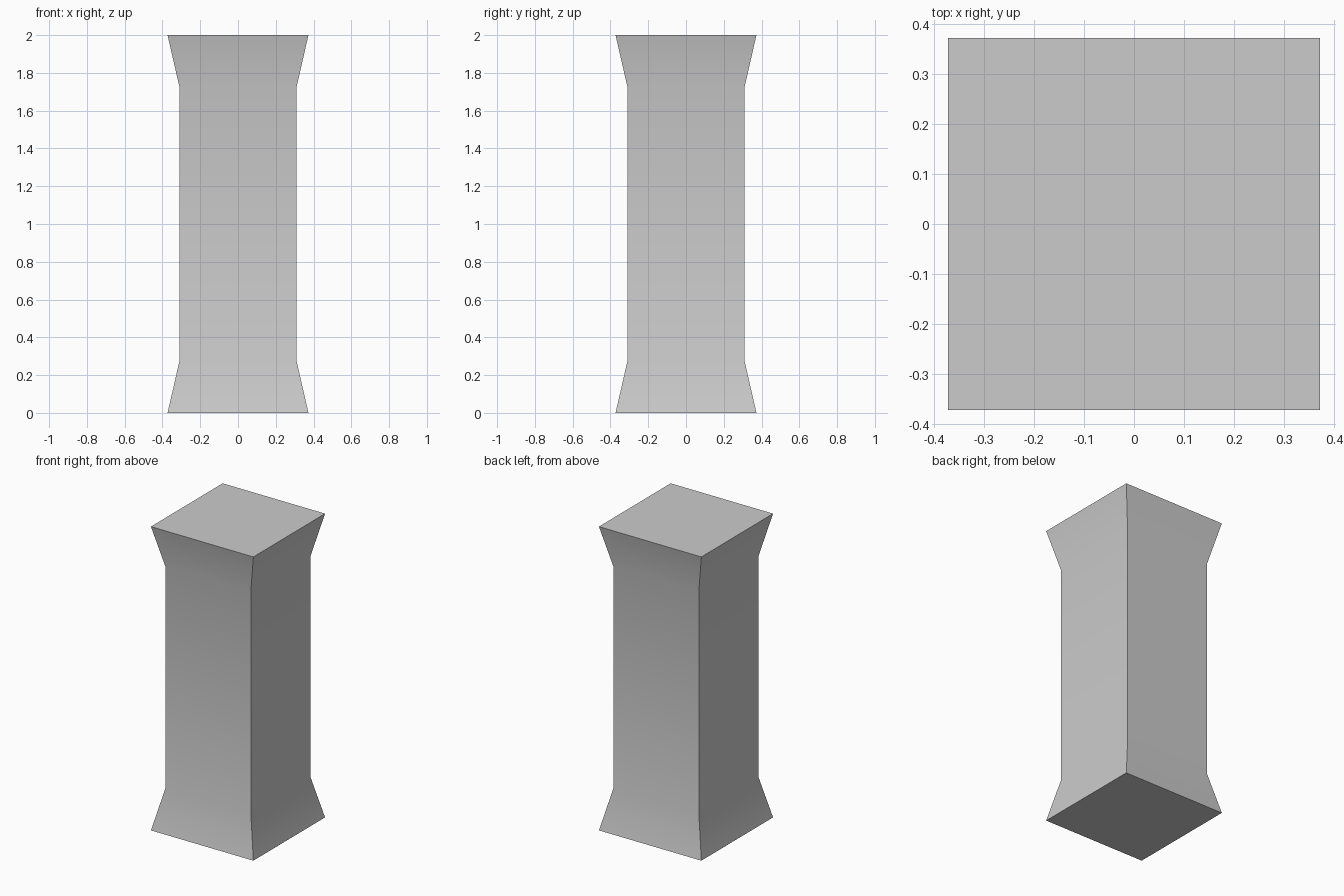
import bpy
import bmesh

cube = bpy.data.objects.get("Cube")
if cube:
    bpy.data.objects.remove(cube, do_unlink=True)

# Stone colour
stone = bpy.data.materials.new("stone_grey")
stone.use_nodes = True
colour = (0.6, 0.6, 0.6, 1.0)
stone.diffuse_color = colour
stone.node_tree.nodes["Principled BSDF"].inputs["Base Color"].default_value = colour

# Square pillar profile: half width and height, flared at both ends
profile = [(0.373, 0.0), (0.31, 0.275), (0.31, 1.725), (0.373, 2.0)]
corners = [(-1, -1), (1, -1), (1, 1), (-1, 1)]

bm = bmesh.new()
rings = [[bm.verts.new((x * w, y * w, z)) for x, y in corners] for w, z in profile]
for low, high in zip(rings, rings[1:]):
    for i in range(4):
        j = (i + 1) % 4
        bm.faces.new((low[i], low[j], high[j], high[i]))

# Flat end caps
bm.faces.new(rings[0][::-1])
bm.faces.new(rings[-1])

mesh = bpy.data.meshes.new("pillar")
bm.to_mesh(mesh)
bm.free()
mesh.materials.append(stone)
pillar = bpy.data.objects.new("pillar", mesh)
bpy.context.collection.objects.link(pillar)

# Soft shading along the flares, crisp corners
bpy.ops.object.select_all(action="DESELECT")
pillar.select_set(True)
bpy.context.view_layer.objects.active = pillar
bpy.ops.object.shade_smooth_by_angle(angle=0.5236)
